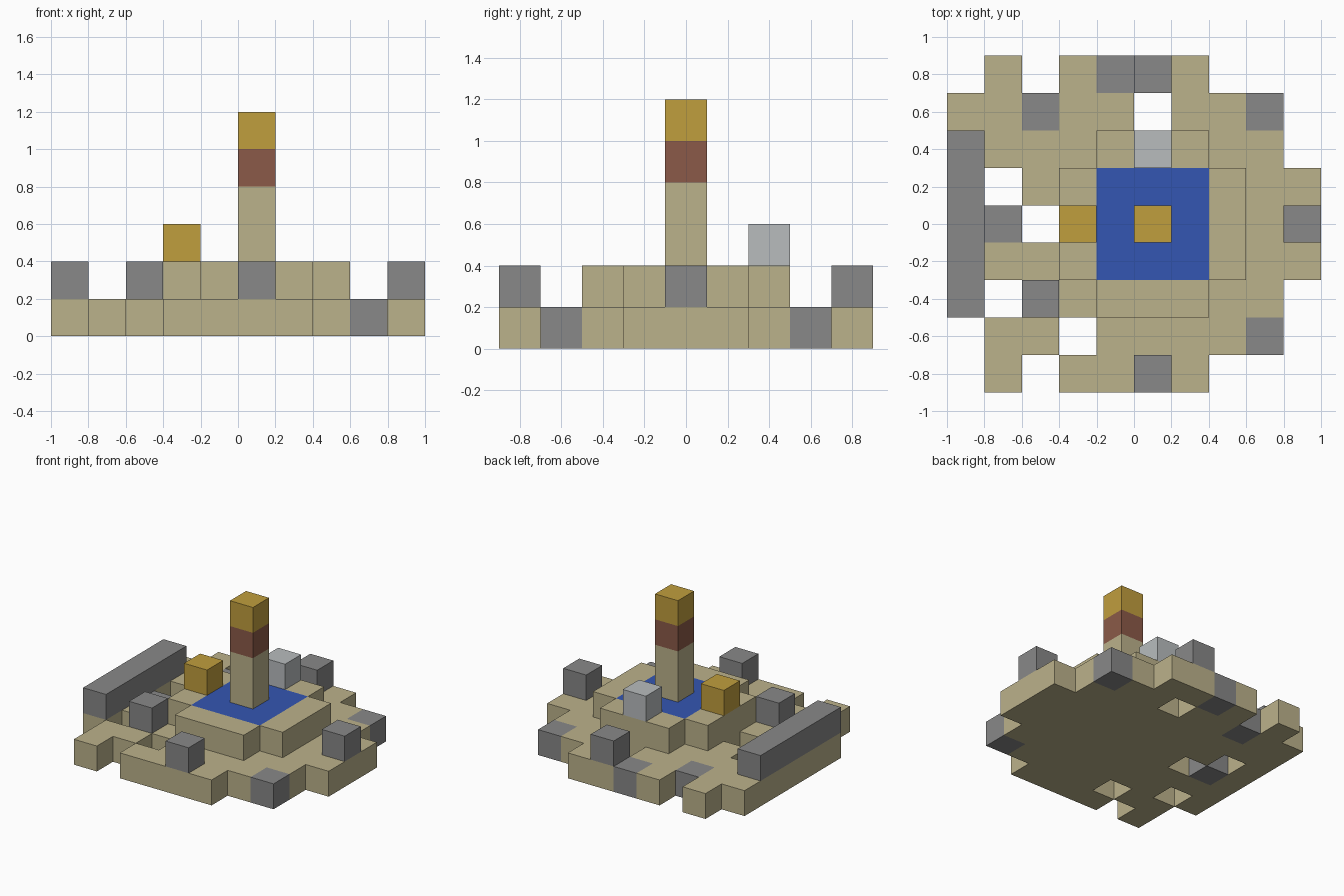
import bpy
import bmesh
from mathutils import Vector

CELL = 0.2

if "Cube" in bpy.data.objects:
    bpy.data.objects.remove(bpy.data.objects["Cube"], do_unlink=True)

COLOURS = {
    "sandstone": (0.50, 0.445, 0.258),
    "stone": (0.246, 0.246, 0.246),
    "water": (0.034, 0.093, 0.445),
    "gold": (0.527, 0.342, 0.048),
    "brown": (0.258, 0.102, 0.065),
    "pale_stone": (0.479, 0.503, 0.515),
}

# Block plans, one per level from the ground up: back row first, left column at -x
PLANS = [
    [".S.SgSS...",
     "SSgSS.SSg.",
     "SSSSSSSSS.",
     "S.SSSSSSSS",
     "Sg.SSSSSSS",
     "SSSSSSSSSS",
     "S.SSSSSSS.",
     ".SS.SSSSg.",
     ".S.SSSS..."],
    [".....r....",
     "..........",
     "w...PPP...",
     "w..PaaaP..",
     "w..PaaaP.r",
     "w..PaaaP..",
     "w.r.PPP...".replace(".PPP", ".PPP"),
     "..........",
     ".....r...."],
]

# Letter -> part name and colour
PARTS = {
    "S": ("ground_slab", "sandstone"),
    "g": ("ground_stones", "stone"),
    "r": ("raised_stones", "stone"),
    "w": ("side_wall", "stone"),
    "P": ("raised_platform", "sandstone"),
    "a": ("pool", "water"),
    "t": ("tower_shaft", "sandstone"),
    "b": ("tower_band", "brown"),
    "c": ("tower_cap", "gold"),
    "o": ("gold_block", "gold"),
    "l": ("pale_block", "pale_stone"),
}

cells = {}
for level, plan in enumerate(PLANS):
    for row, line in enumerate(plan):
        for column, letter in enumerate(line):
            if letter != ".":
                cells[column, row, level] = letter

# Blocks standing on the platform, and the tower at the middle of the pool
cells[3, 4, 2] = "o"
cells[5, 2, 2] = "l"
for level, letter in enumerate("ttbc", start=2):
    cells[5, 4, level] = letter

materials = {}
for name, rgb in COLOURS.items():
    mat = bpy.data.materials.new(name)
    mat.use_nodes = True
    mat.diffuse_color = (*rgb, 1)
    bsdf = next(n for n in mat.node_tree.nodes if n.type == "BSDF_PRINCIPLED")
    bsdf.inputs["Base Color"].default_value = (*rgb, 1)
    materials[name] = mat


def build_part(letter, name, colour):
    """Join all blocks of one part, leaving out faces hidden by a neighbour."""
    bm = bmesh.new()
    for (column, row, level), kind in cells.items():
        if kind != letter:
            continue
        centre = Vector((column - 4.5, 4 - row, level + 0.5)) * CELL
        verts = bmesh.ops.create_cube(bm, size=CELL)["verts"]
        bmesh.ops.translate(bm, verts=verts, vec=centre)
        hidden = []
        for face in {f for v in verts for f in v.link_faces}:
            step = (face.calc_center_median() - centre) / (CELL / 2)
            neighbour = (column + round(step.x), row - round(step.y), level + round(step.z))
            if neighbour in cells:
                hidden.append(face)
        bmesh.ops.delete(bm, geom=hidden, context="FACES")
    bmesh.ops.remove_doubles(bm, verts=bm.verts[:], dist=0.001)
    mesh = bpy.data.meshes.new(name)
    bm.to_mesh(mesh)
    bm.free()
    mesh.materials.append(materials[colour])
    bpy.context.collection.objects.link(bpy.data.objects.new(name, mesh))


for letter, (name, colour) in PARTS.items():
    build_part(letter, name, colour)
